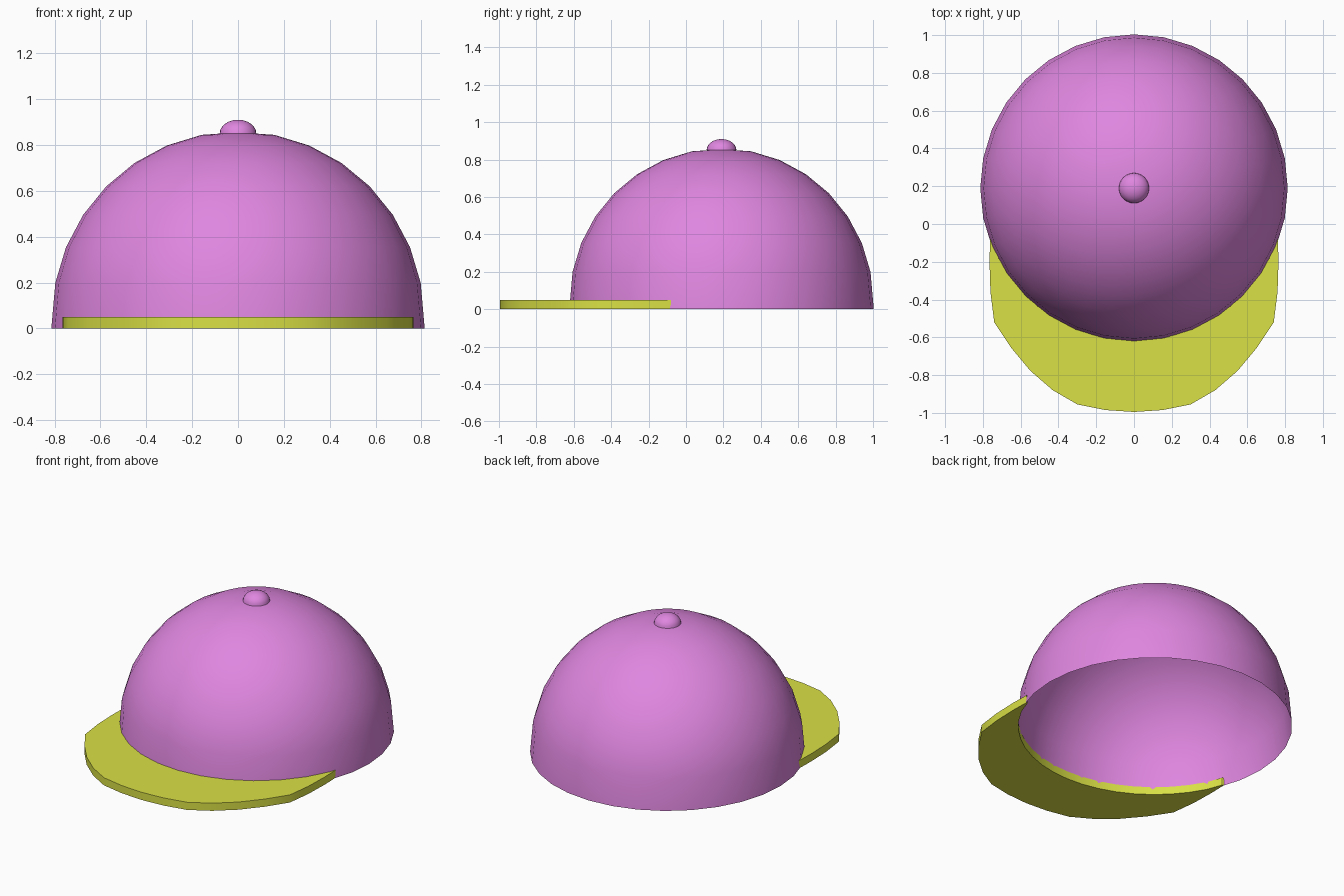
import bpy, math

if "Cube" in bpy.data.objects:
    bpy.data.objects.remove(bpy.data.objects["Cube"])

CY = 0.19   # crown axis position along y
SEG = 32


def material(name, color):
    m = bpy.data.materials.new(name)
    m.diffuse_color = (*color, 1)
    m.use_nodes = True
    m.node_tree.nodes["Principled BSDF"].inputs["Base Color"].default_value = m.diffuse_color
    return m


def add_mesh(name, verts, faces, mat, angle):
    me = bpy.data.meshes.new(name)
    me.from_pydata(verts, [], faces)
    ob = bpy.data.objects.new(name, me)
    bpy.context.collection.objects.link(ob)
    me.materials.append(mat)
    bpy.ops.object.select_all(action='DESELECT')
    ob.select_set(True)
    bpy.context.view_layer.objects.active = ob
    bpy.ops.object.shade_smooth_by_angle(angle=math.radians(angle))
    return ob


def lathe(name, profile, top, seg, mat):
    """Spin an (r, z) profile around the crown axis, closed by a fan at the top."""
    verts = [(r * math.cos(2 * math.pi * i / seg), CY + r * math.sin(2 * math.pi * i / seg), z)
             for r, z in profile for i in range(seg)]
    faces = []
    for k in range(len(profile) - 1):
        for i in range(seg):
            j = (i + 1) % seg
            faces.append((k * seg + i, k * seg + j, (k + 1) * seg + j, (k + 1) * seg + i))
    last = (len(profile) - 1) * seg
    verts.append((0, CY, top))
    faces += [(last + i, last + (i + 1) % seg, len(verts) - 1) for i in range(seg)]
    return add_mesh(name, verts, faces, mat, 40)


pink = material("pink", (0.74, 0.24, 0.74))
yellow = material("yellow", (0.70, 0.75, 0.06))

# Crown: open half sphere whose lowest ring is drawn down to the ground
steps = [math.radians(11.25 * k) for k in range(7, 0, -1)]
crown = [(0.814, 0)] + [(0.812 * math.sin(a), 0.04 + 0.82 * math.cos(a)) for a in steps]
lathe("crown", crown, 0.855, SEG, pink)

# Top button: small flattened dome
steps = [math.radians(15 * k) for k in range(6, 0, -1)]
lathe("top_button", [(0.08 * math.sin(a), 0.85 + 0.06 * math.cos(a)) for a in steps],
      0.91, 24, pink)

# Brim: flat crescent between the crown wall and a rounded outer edge
half = [(0.762, -0.08), (0.765, -0.20), (0.76, -0.36), (0.74, -0.52), (0.65, -0.656),
        (0.548, -0.778), (0.43, -0.88), (0.30, -0.955), (0.15, -0.985), (0, -0.995)]
outer = half + [(-x, y) for x, y in reversed(half[:-1])]
n = len(outer)
start = math.radians(-19.5)
sweep = math.radians(-141)
inner = [(0.807 * math.cos(start + sweep * i / (n - 1)),
          CY + 0.807 * math.sin(start + sweep * i / (n - 1))) for i in range(n)]
inner[0], inner[-1] = (0.752, -0.085), (-0.752, -0.085)
verts = [(x, y, z) for z in (0, 0.05) for ring in (outer, inner) for x, y in ring]
faces = []
for i in range(n - 1):
    ob, ib, ot, it = i, n + i, 2 * n + i, 3 * n + i
    faces += [(ob, ob + 1, ib + 1, ib), (ot, it, it + 1, ot + 1),
              (ob, ot, ot + 1, ob + 1), (ib, ib + 1, it + 1, it)]
faces += [(0, n, 3 * n, 2 * n), (n - 1, 3 * n - 1, 4 * n - 1, 2 * n - 1)]
add_mesh("brim", verts, faces, yellow, 40)
